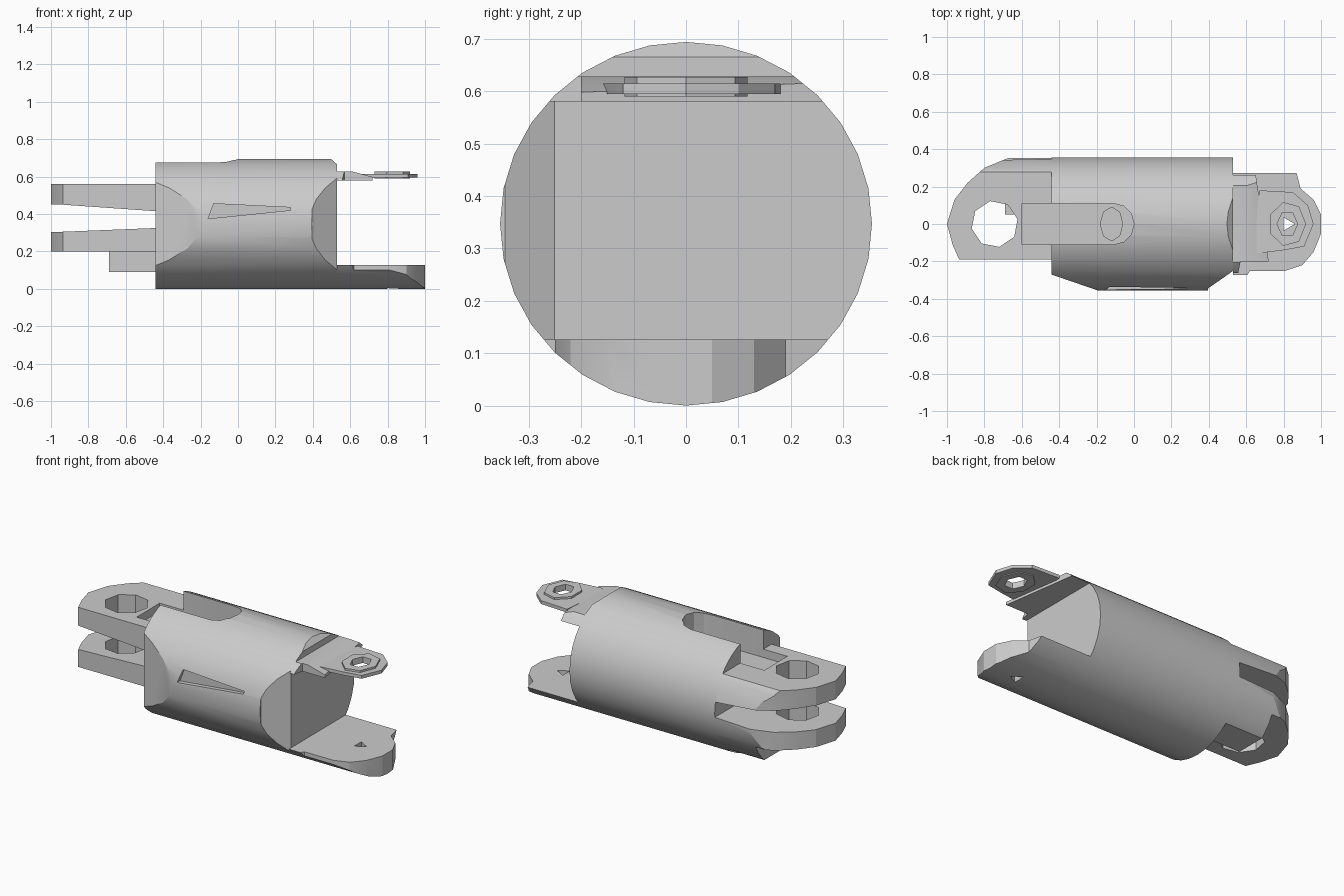
import bpy, bmesh, math
from mathutils import Vector

if "Cube" in bpy.data.objects:
    bpy.data.objects.remove(bpy.data.objects["Cube"])

grey = bpy.data.materials.new("plain_grey")
grey.use_nodes = True
grey.diffuse_color = (0.6, 0.6, 0.6, 1)
grey.node_tree.nodes["Principled BSDF"].inputs["Base Color"].default_value = (0.6, 0.6, 0.6, 1)

MID = 0.347


def prism(name, outline, axis, low, high):
    """Extrude a 2D outline along an axis (x: yz, y: xz, z: xy outline)."""
    place = {"x": lambda a, b, t: (t, a, b),
             "y": lambda a, b, t: (a, t, b),
             "z": lambda a, b, t: (a, b, t)}[axis]
    bm = bmesh.new()
    face = bm.faces.new([bm.verts.new(place(a, b, low)) for a, b in outline])
    new = bmesh.ops.extrude_face_region(bm, geom=[face])["geom"]
    bmesh.ops.translate(bm, vec=Vector(place(0, 0, high - low)),
                        verts=[v for v in new if isinstance(v, bmesh.types.BMVert)])
    bmesh.ops.recalc_face_normals(bm, faces=bm.faces)
    mesh = bpy.data.meshes.new(name)
    bm.to_mesh(mesh)
    bm.free()
    mesh.materials.append(grey)
    obj = bpy.data.objects.new(name, mesh)
    bpy.context.collection.objects.link(obj)
    return obj


def ring(x, y, rx, ry, sides, start=0.0, sweep=2 * math.pi):
    return [(x + rx * math.cos(start + sweep * i / sides),
             y + ry * math.sin(start + sweep * i / sides)) for i in range(sides)]


def box(name, x0, x1, y0, y1, z0, z1):
    return prism(name, [(x0, y0), (x1, y0), (x1, y1), (x0, y1)], "z", z0, z1)


def barrel(name, low, high):
    return prism(name, ring(0, MID, 0.355, MID, 32), "x", low, high)


def combine(obj, tool, how="DIFFERENCE"):
    mod = obj.modifiers.new("shape", "BOOLEAN")
    mod.operation, mod.solver, mod.object = how, "EXACT", tool
    bpy.context.view_layer.objects.active = obj
    bpy.ops.object.modifier_apply(modifier=mod.name)
    bpy.data.objects.remove(tool)


def trim(obj):
    """Keep only what lies within the long cylinder."""
    combine(obj, barrel("envelope", -1.2, 1.2), "INTERSECT")


def cut_slot(obj):
    """Channel along the top with a rounded inner end."""
    arc = ring(-0.11, 0, 0.11, 0.11, 6, -math.pi / 2, math.pi)
    outline = [(-0.6, -0.11)] + arc + [(-0.11, 0.11), (-0.6, 0.11)]
    combine(obj, prism("slot_cutter", outline, "z", 0.51, 0.8))


# Barrel body with angled flats at both ends of the front side
body = barrel("body", -0.44, 0.53)
flats = [[(-0.5, -0.25), (-0.18, -0.36), (-0.18, -0.5), (-0.5, -0.5)],
         [(0.395, -0.345), (0.56, -0.23), (0.56, -0.5), (0.395, -0.5)]]
for flat in flats:
    combine(body, prism("flat_cutter", flat, "z", -0.1, 0.8))

# Sloped cut at the top of the left end
slope = [(0.49, 0.7), (0.57, 0.63), (0.7, 0.63), (0.7, 0.8), (0.49, 0.8)]
combine(body, prism("slope_cutter", slope, "y", -0.5, 0.5))

# Top channel, its blind hole, and the tapered notch on the front
cut_slot(body)
combine(body, prism("hole_cutter", ring(-0.12, 0, 0.06, 0.09, 8), "z", 0.38, 0.6))
notch = [(-0.16, 0.375), (0.28, 0.42), (0.28, 0.435), (-0.13, 0.455)]
combine(body, prism("notch_cutter", notch, "y", -0.5, -0.325))

# Forked right end: two lugs with a tapering gap and a through hole
lug_outline = [(-0.44, -0.19), (-0.935, -0.19), (-0.97, -0.11), (-1, 0), (-0.96, 0.13),
               (-0.89, 0.22), (-0.8, 0.3), (-0.68, 0.35), (-0.44, 0.4)]
fork = prism("fork_lugs", lug_outline, "z", 0.2, 0.56)
trim(fork)
gap = [(-1.1, 0.305), (-0.94, 0.305), (-0.44, 0.325), (-0.44, 0.415),
       (-0.94, 0.45), (-1.1, 0.45)]
combine(fork, prism("gap_cutter", gap, "y", -0.5, 0.5))
cut_slot(fork)
combine(fork, prism("pin_hole_cutter", ring(-0.745, 0, 0.125, 0.125, 8, 0.2), "z", 0, 0.8))

# Short step under the lower lug
step = box("lower_step", -0.69, -0.44, 0.05, 0.4, 0.09, 0.2)
trim(step)

# Long lower tongue on the left end
tongue_outline = [(0.53, -0.4), (0.62, -0.25), (0.81, -0.25), (0.9, -0.22), (0.96, -0.15),
                  (1, -0.05), (1, 0.05), (0.96, 0.13), (0.89, 0.19), (0.87, 0.27), (0.53, 0.4)]
tongue = prism("lower_tongue", tongue_outline, "z", -0.05, 0.126)
trim(tongue)
combine(tongue, prism("small_hole_cutter", ring(0.82, 0, 0.04, 0.04, 3), "z", -0.1, 0.3))

# Upper ledge and its thin eyelet tab
ledge = prism("upper_ledge", [(0.53, -0.4), (0.57, -0.2), (0.72, -0.2), (0.65, 0.27),
                              (0.53, 0.4)], "z", 0.58, 0.628)
trim(ledge)
combine(ledge, prism("ledge_slope_cutter", [(0.6, 0.63), (0.75, 0.59), (0.75, 0.7), (0.6, 0.7)],
                     "y", -0.5, 0.5))
tab_outline = [(0.64, -0.16), (0.8, -0.14), (0.91, -0.12), (0.96, 0), (0.93, 0.1),
               (0.85, 0.17), (0.67, 0.18)]
tab = prism("eyelet_tab", tab_outline, "z", 0.595, 0.615)
rim = prism("eyelet_rim", ring(0.82, 0, 0.1, 0.12, 7), "z", 0.59, 0.627)
combine(tab, rim, "UNION")
combine(tab, prism("eyelet_cutter", ring(0.82, 0, 0.055, 0.07, 6), "z", 0.5, 0.7))

# Smooth the curved barrel surfaces while keeping crisp edges
for obj in (body, fork, step, tongue, ledge, tab):
    bpy.ops.object.select_all(action="DESELECT")
    obj.select_set(True)
    bpy.context.view_layer.objects.active = obj
    bpy.ops.object.shade_smooth_by_angle(angle=math.radians(20))
